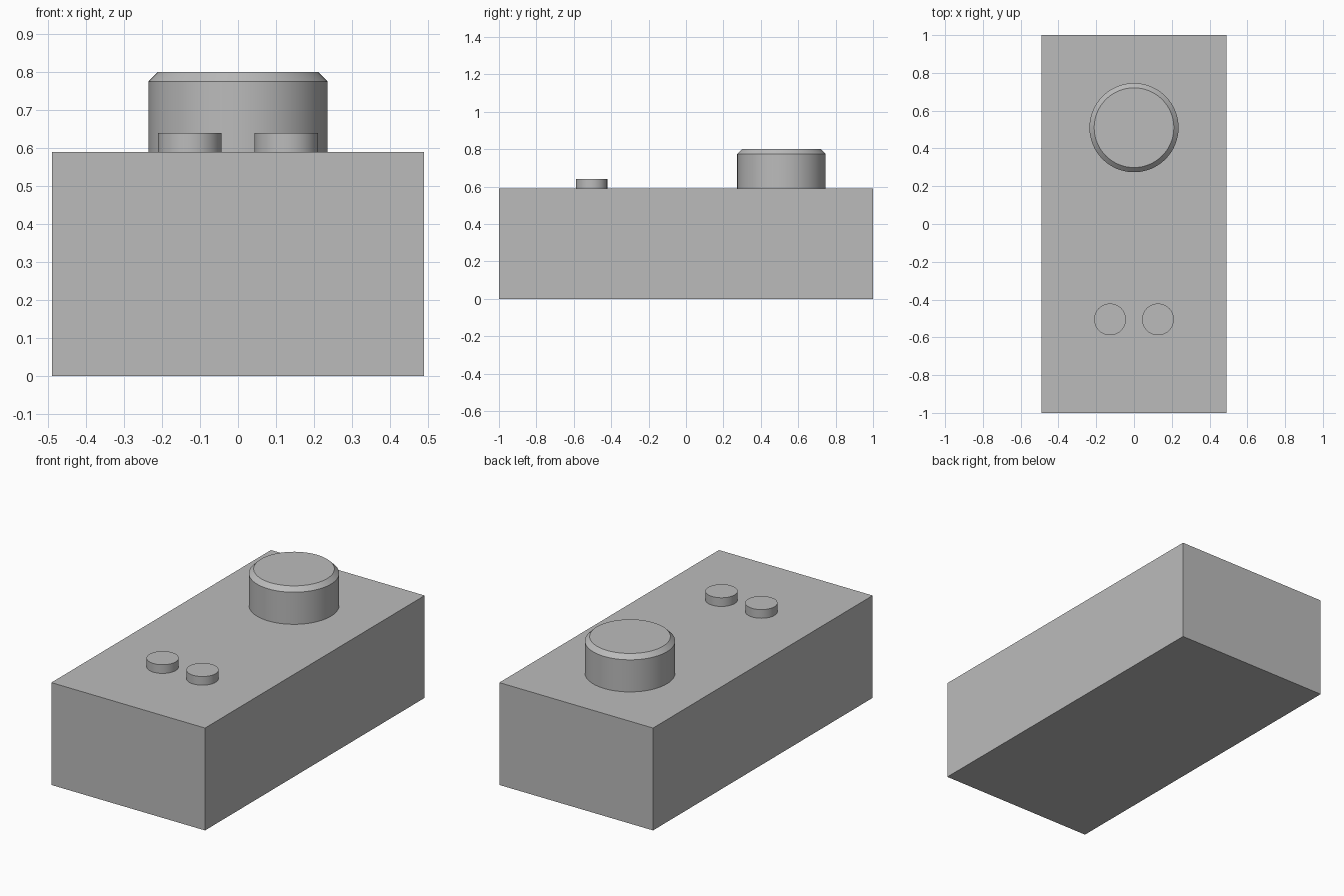
import bpy
import math

old = bpy.data.objects.get("Cube")
if old:
    bpy.data.objects.remove(old, do_unlink=True)

grey = bpy.data.materials.new("plain grey")
grey.use_nodes = True
colour = (0.5, 0.5, 0.5, 1)
grey.diffuse_color = colour
grey.node_tree.nodes["Principled BSDF"].inputs["Base Color"].default_value = colour

TOP = 0.59  # height of the body's top face


def finish(name):
    obj = bpy.context.object
    obj.name = name
    obj.data.materials.append(grey)
    return obj


def disc(name, x, y, radius, height, chamfer=0):
    """Upright round part standing on the body, with an optional chamfered rim."""
    bpy.ops.mesh.primitive_cylinder_add(
        vertices=64, radius=radius, depth=height, location=(x, y, TOP + height / 2))
    obj = finish(name)
    if chamfer:
        rim = obj.modifiers.new("rim chamfer", 'BEVEL')
        rim.width = chamfer
        rim.segments = 1
        rim.limit_method = 'WEIGHT'
        weights = obj.data.attributes.new("bevel_weight_edge", 'FLOAT', 'EDGE')
        verts = obj.data.vertices
        for edge in obj.data.edges:
            on_top = all(verts[v].co.z > 0 for v in edge.vertices)
            weights.data[edge.index].value = 1.0 if on_top else 0.0
        bpy.ops.object.modifier_apply(modifier=rim.name)
    bpy.ops.object.shade_smooth_by_angle(angle=math.radians(30))
    return obj


# Rectangular body
bpy.ops.mesh.primitive_cube_add(size=1, location=(0, 0, TOP / 2))
bpy.context.object.scale = (0.98, 2, TOP)
bpy.ops.object.transform_apply(location=False, rotation=False, scale=True)
finish("body")

# Large knob near the back
disc("knob", 0, 0.51, 0.236, 0.21, chamfer=0.025)

# Pair of small buttons near the front
for side, x in (("left", 0.127), ("right", -0.127)):
    disc(side + "_button", x, -0.505, 0.084, 0.05)
